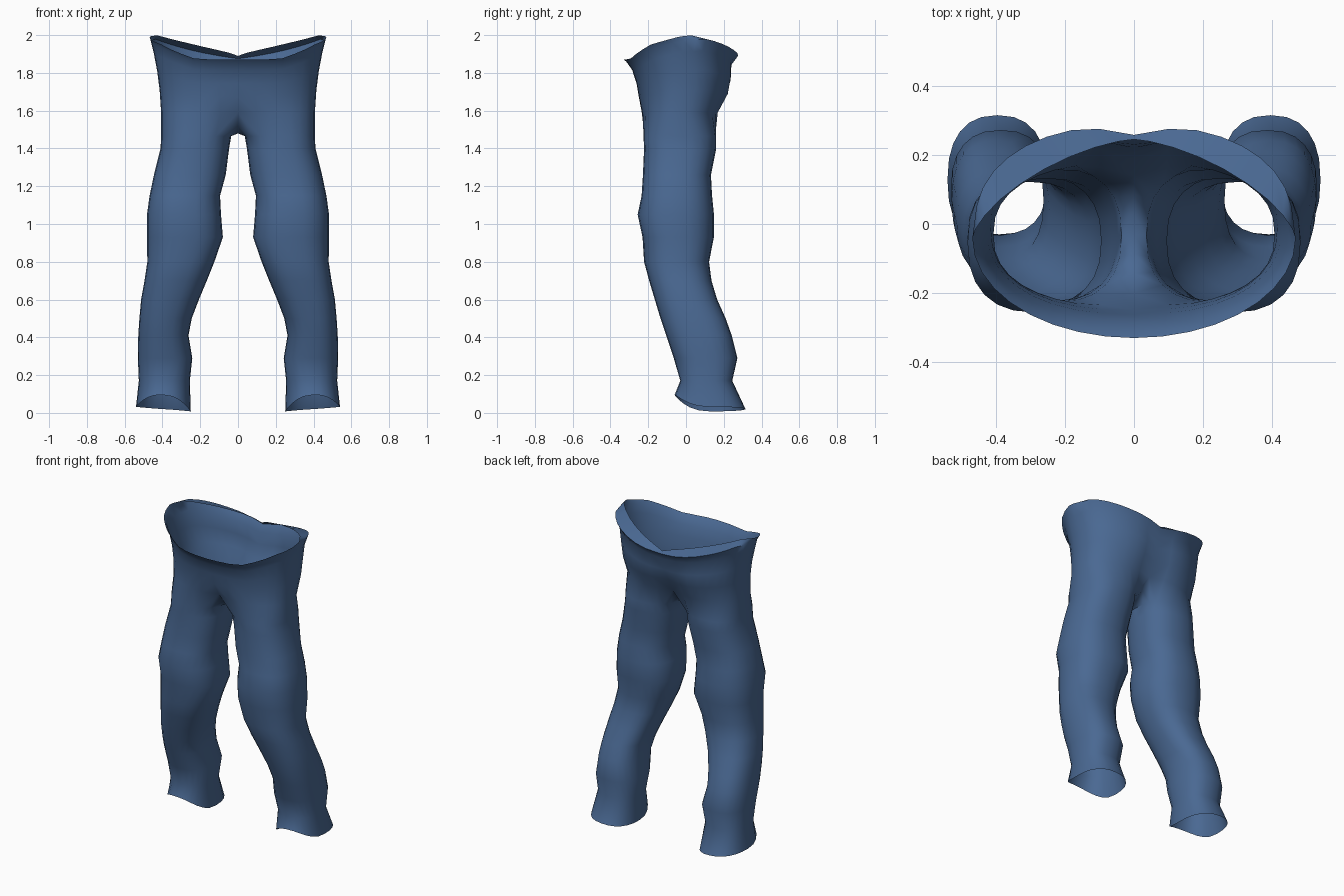
import bpy
import bmesh
from math import sin, cos, pi, radians, exp

cube = bpy.data.objects.get("Cube")
if cube:
    bpy.data.objects.remove(cube)

SEG = 24      # sides of each leg
HALF = 18     # segments of the half waist; the rest form the crotch seam

denim = bpy.data.materials.new("denim blue")
denim.use_nodes = True
blue = (0.068, 0.14, 0.29, 1)
denim.diffuse_color = blue
denim.node_tree.nodes["Principled BSDF"].inputs["Base Color"].default_value = blue


def spow(v, n):
    """Signed power that squares off an ellipse."""
    return (1 if v >= 0 else -1) * abs(v) ** (2 / n)


def table(keys, v):
    """Linear interpolation through (position, value) pairs."""
    for (a, p), (b, q) in zip(keys, keys[1:]):
        if v <= b:
            return p + (q - p) * (v - a) / (b - a)
    return keys[-1][1]


def bridge(bm, upper, lower, closed):
    n = len(upper)
    for i in range(n if closed else n - 1):
        j = (i + 1) % n
        bm.faces.new((upper[i], lower[i], lower[j], upper[j]))


# Waistband height by angle, front centre to back centre
WAIST = [(-90, 1.872), (-62, 1.872), (-30, 1.95), (0, 1.99), (22, 2.0),
         (45, 1.965), (65, 1.93), (90, 1.89)]

# Hips: height fraction, half width, front y, back y, back crease,
# squareness of front and back; the back rim leans inwards
HIPS = [(1, .468, -.33, .245, 0, 2.0, 1.5),
        (.95, .462, -.315, .288, .03, 2.05, 2.3),
        (.8, .447, -.285, .25, .02, 2.15, 2.3),
        (.55, .428, -.262, .25, .03, 2.3, 2.3),
        (.3, .415, -.25, .235, .05, 2.4, 2.4),
        (0, .407, -.24, .18, .04, 2.4, 2.4)]

# Leg: height, inner x, outer x, front y, back y
LEG = [(1.465, .036, .407, -.225, .16),
       (1.40, .047, .410, -.222, .16),
       (1.26, .065, .445, -.228, .132),
       (1.15, .095, .468, -.235, .138),
       (1.05, .09, .482, -.256, .148),
       (.93, .08, .482, -.23, .148),
       (.80, .125, .48, -.222, .122),
       (.70, .165, .495, -.195, .135),
       (.60, .207, .513, -.165, .165),
       (.50, .245, .522, -.135, .21),
       (.41, .262, .528, -.105, .242),
       (.29, .242, .53, -.065, .272),
       (.17, .255, .525, -.03, .245)]

bm = bmesh.new()

# Hips, one half from front centre to back centre
last = None
for f, hw, yf, yb, crease, n_front, n_back in HIPS:
    ring = []
    for i in range(HALF + 1):
        deg = -90 + 180 * i / HALF
        a = radians(deg)
        n = n_back if deg > 0 else n_front
        x = 0 if i in (0, HALF) else hw * spow(cos(a), n)
        mid, depth = (yf + yb) / 2, (yb - yf) / 2
        y = mid + depth * spow(sin(a), n)
        if deg > 0:
            y -= crease * exp(-(x / .09) ** 2)
        elif f < .2:
            y += .04 * exp(-(x / .06) ** 2)
        z = 1.59 + (table(WAIST, deg) - 1.59) * f
        ring.append(bm.verts.new((x, y, z)))
    if last:
        bridge(bm, last, ring, False)
    last = ring

# Crotch seam, dipping between back and front
front, back = last[0].co.copy(), last[-1].co.copy()
for i in range(1, SEG - HALF):
    p = back.lerp(front, i / (SEG - HALF))
    p.z -= .11 * sin(pi * i / (SEG - HALF)) ** .6
    last.append(bm.verts.new(p))


def leg_ring(xi, xo, yf, yb, height):
    ring = []
    for i in range(SEG):
        a = radians(-135 + 360 * i / SEG)
        x = (xi + xo) / 2 + (xo - xi) / 2 * spow(cos(a), 2.4)
        y = (yf + yb) / 2 + (yb - yf) / 2 * spow(sin(a), 2.4)
        ring.append(bm.verts.new((x, y, height(a))))
    return ring


# Leg tube
for z, xi, xo, yf, yb in LEG:
    ring = leg_ring(xi, xo, yf, yb, lambda a: z)
    bridge(bm, last, ring, True)
    last = ring

# Flared hem, raised at the front and lowest on the inside
ring = leg_ring(.25, .54, -.06, .315,
                lambda a: .02 + .075 * max(0, -sin(a)) ** 2 + .012 * cos(a))
bridge(bm, last, ring, True)

bmesh.ops.recalc_face_normals(bm, faces=bm.faces)
# Turn the open shell outwards if needed
outer = max(bm.faces, key=lambda f: f.calc_center_median().x)
if outer.normal.x < 0:
    bmesh.ops.reverse_faces(bm, faces=bm.faces)

mesh = bpy.data.meshes.new("trousers")
bm.to_mesh(mesh)
bm.free()
mesh.materials.append(denim)
trousers = bpy.data.objects.new("trousers", mesh)
bpy.context.collection.objects.link(trousers)

mirror = trousers.modifiers.new("other half", 'MIRROR')
mirror.use_axis[0] = True
mirror.merge_threshold = .001

bpy.context.view_layer.objects.active = trousers
trousers.select_set(True)
bpy.ops.object.shade_smooth_by_angle(angle=radians(50))
